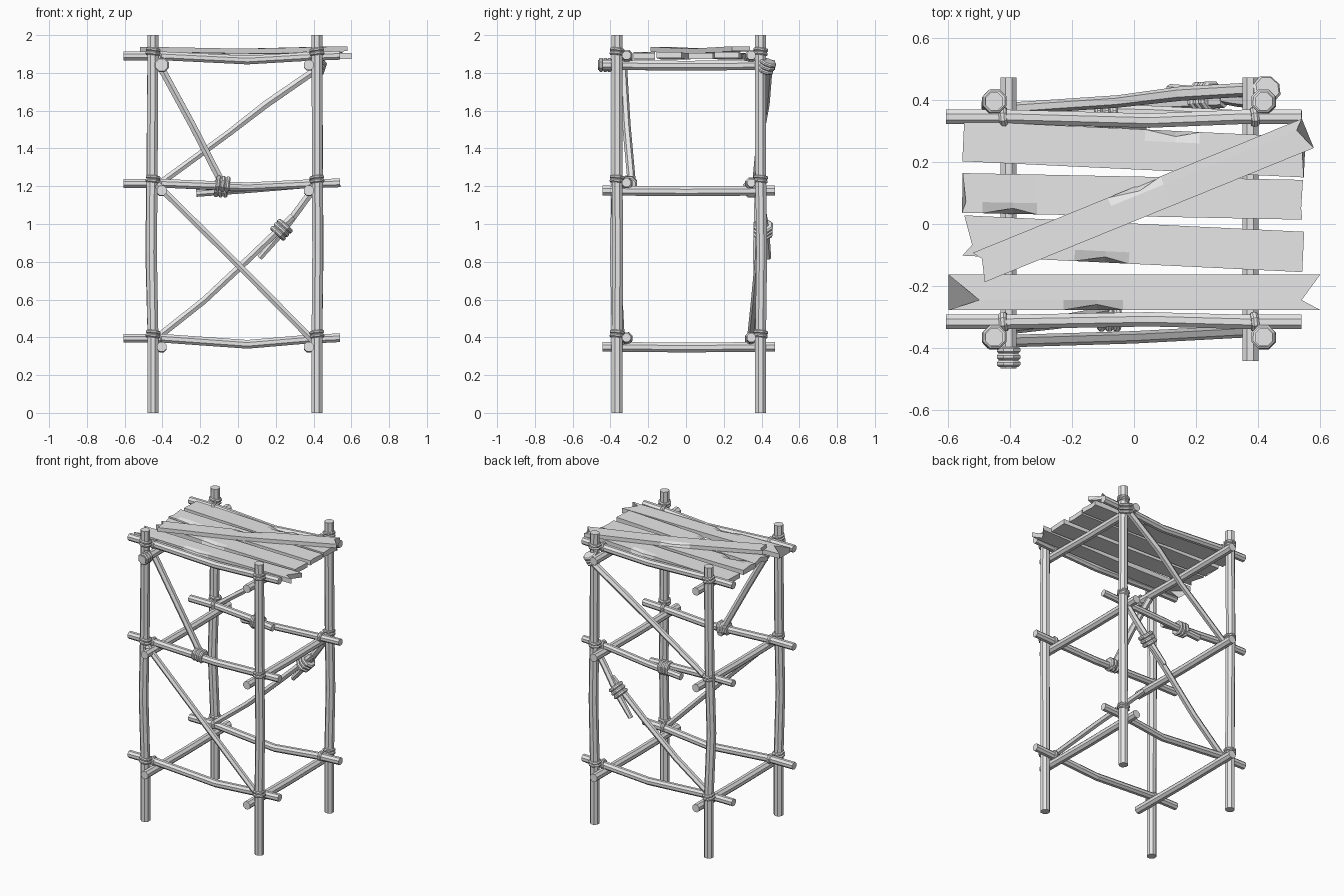
import bpy, bmesh
from math import cos, sin, pi
from mathutils import Vector

cube = bpy.data.objects.get("Cube")
if cube:
    bpy.data.objects.remove(cube)

wood = bpy.data.materials.new("grey_wood")
wood.use_nodes = True
GREY = (0.8, 0.8, 0.8, 1)
wood.diffuse_color = GREY
wood.node_tree.nodes["Principled BSDF"].inputs["Base Color"].default_value = GREY


def finish(bm, name):
    bmesh.ops.recalc_face_normals(bm, faces=bm.faces)
    mesh = bpy.data.meshes.new(name)
    bm.to_mesh(mesh)
    bm.free()
    mesh.materials.append(wood)
    obj = bpy.data.objects.new(name, mesh)
    bpy.context.collection.objects.link(obj)
    return obj


def skin(name, rings):
    """Join matching loops of points into a closed solid."""
    bm = bmesh.new()
    loops = [[bm.verts.new(p) for p in ring] for ring in rings]
    n = len(loops[0])
    for lo, hi in zip(loops, loops[1:]):
        for i in range(n):
            j = (i + 1) % n
            bm.faces.new((lo[i], lo[j], hi[j], hi[i]))
    bm.faces.new(loops[0])
    bm.faces.new(loops[-1])
    return finish(bm, name)


def pole(name, path, radii, sides=8):
    """Faceted pole along a path; radii is one number or one per point."""
    pts = [Vector(p) for p in path]
    if not isinstance(radii, (list, tuple)):
        radii = [radii] * len(pts)
    main = (pts[-1] - pts[0]).normalized()
    ref = Vector((0, 1, 0)) if abs(main.y) < 0.8 else Vector((0, 0, 1))
    u = main.cross(ref).normalized()
    v = main.cross(u)
    turn = [2 * pi * (i + 0.5) / sides for i in range(sides)]
    return skin(name, [[p + r * (u * cos(a) + v * sin(a)) for a in turn]
                       for p, r in zip(pts, radii)])


def binding(name, centre, axis, radius, coils=2, pitch=0.022):
    """Rope wrapped around a pole as stacked ridges."""
    c, d = Vector(centre), Vector(axis).normalized()
    path, radii = [], []
    for i in range(coils):
        start = (i - coils / 2) * pitch
        for f, k in ((0.03, 0.84), (0.3, 1), (0.7, 1), (0.97, 0.84)):
            path.append(c + d * (start + f * pitch))
            radii.append(radius * k)
    return pole(name, path, radii)


def plank(name, a, b, width, sag=0.0, notch=(0, 0), chip=0.4, side=1, thick=0.032):
    """Board from a to b (top centre line) with split ends and a chipped edge."""
    a, b = Vector(a), Vector(b)
    along = (b - a).normalized()
    across = Vector((-along.y, along.x, 0)).normalized()
    rings = []
    for t in (0, chip - 0.09, chip, chip + 0.07, 1):
        c = a.lerp(b, t) - Vector((0, 0, sag * 4 * t * (1 - t)))
        mid = along * (notch[0] if t == 0 else -notch[1] if t == 1 else 0)
        top = [c + across * s * width / 2 for s in (-1, 0, 1)]
        low = [p - Vector((0, 0, thick)) for p in top]
        for row in (top, low):
            row[1] = row[1] + mid + across * (side * width * 0.22)
        if t == chip:
            top[1 + side] -= across * side * 0.018 + Vector((0, 0, 0.016))
        rings.append(top + low[::-1])
    return skin(name, rings)


# Corner posts
LEVELS = (0.395, 1.215, 1.89)
POSTS = {"front_right": (-0.45, -0.365, -0.008), "front_left": (0.418, -0.365, 0.004),
         "back_right": (-0.45, 0.395, -0.012), "back_left": (0.418, 0.395, 0.006)}
for label, (x, y, bend) in POSTS.items():
    pole(label + "_post", [(x, y, 0), (x, y, 0.4), (x + bend, y + bend, 0.85),
                           (x + bend / 2, y, 1.3), (x, y, 2)], 0.031)

# Long rails across the front and back, with a slight sag
def rail(name, y, z, lift, sway):
    pole(name, [(-0.605, y, z), (-0.4, y, z), (0.05, y - sway, z + lift),
                (0.35, y, z + lift * 0.2), (0.54, y, z + 0.003)], 0.025)

for label, y, sway in (("front", -0.315, -0.008), ("back", 0.345, 0.012)):
    for level, z, lift in zip(("lower", "middle", "upper"), LEVELS, (-0.032, -0.018, -0.022)):
        if (label, level) != ("back", "middle"):
            rail(f"{label}_{level}_rail", y, z, lift, sway)

# Spliced rail at the back, tied in the middle
pole("back_middle_rail_long", [(-0.605, 0.345, 1.215), (-0.4, 0.345, 1.215),
                               (-0.1, 0.335, 1.2), (0.04, 0.325, 1.19)], 0.024)
pole("back_middle_rail_splice", [(0.54, 0.345, 1.218), (0.35, 0.345, 1.21),
                                 (0.05, 0.36, 1.185), (-0.22, 0.365, 1.165)], 0.023)
binding("back_rail_binding", (-0.09, 0.347, 1.187), (1, 0, -0.05), 0.05, 3, 0.025)

# Short rails along both sides
for label, x in (("right", -0.404), ("left", 0.375)):
    for level, z in zip(("lower", "middle", "upper"), (0.35, 1.177, 1.842)):
        front_end = -0.465 if (label, level) == ("right", "upper") else -0.442
        pole(f"{label}_{level}_side_rail",
             [(x, front_end, z), (x, 0, z - 0.004), (x, 0.472, z)], 0.028)
binding("rail_end_binding", (-0.404, -0.428, 1.842), (0, 1, 0), 0.041, 3)

# Rope bindings where rails meet posts
for label, (x, y, bend) in POSTS.items():
    inner = 1 if x < 0 else -1
    rail_y = -0.315 if y < 0 else 0.345
    for level, z in zip(("lower", "middle", "upper"), LEVELS):
        binding(f"{label}_{level}_post_binding", (x, y, z + 0.022),
                (0.12 * inner, 0.1, 1), 0.041, 2, 0.02)
        binding(f"{label}_{level}_rail_binding", (x + inner * 0.03, rail_y, z),
                (1, 0.1, 0.12 * inner), 0.034, 1, 0.026)

# Diagonal braces on the front
pole("front_lower_brace", [(-0.43, -0.378, 1.21), (0, -0.365, 0.785),
                           (0.41, -0.343, 0.37)], 0.02, 6)
pole("front_upper_brace", [(-0.42, -0.335, 1.85), (-0.24, -0.315, 1.52),
                           (-0.06, -0.283, 1.17)], 0.022, 6)
binding("front_brace_binding", (-0.08, -0.303, 1.212), (1, 0, -0.12), 0.046, 3, 0.025)

# Diagonal braces on the back, the lower one broken and tied
pole("back_upper_brace", [(-0.42, 0.37, 1.21), (-0.05, 0.395, 1.48),
                          (0.15, 0.42, 1.635), (0.44, 0.437, 1.835)], [0.02, 0.02, 0.023, 0.022], 6)
binding("back_upper_brace_binding", (0.42, 0.425, 1.835), (0.35, 0.4, 1), 0.048, 3, 0.022)
pole("back_lower_brace", [(-0.42, 0.345, 0.405), (-0.18, 0.365, 0.595),
                          (0.05, 0.385, 0.81), (0.29, 0.395, 1.04)], 0.021, 6)
pole("back_lower_brace_splice", [(0.41, 0.39, 1.2), (0.33, 0.4, 1.09), (0.23, 0.42, 0.955),
                                 (0.115, 0.435, 0.82)], [0.021, 0.022, 0.022, 0.016], 6)
binding("back_lower_brace_binding", (0.23, 0.408, 0.97), (0.7, 0.05, 0.75), 0.054, 3, 0.026)

# Platform boards
plank("board_back", (-0.55, 0.267, 1.905), (0.55, 0.215, 1.91), 0.13, 0.005, (0, 0.01), 0.62, 1)
plank("board_inner_back", (-0.553, 0.1, 1.91), (0.543, 0.078, 1.905), 0.128, 0.004,
      (0.012, 0.004), 0.15, -1)
plank("board_inner_front", (-0.55, -0.037, 1.905), (0.545, -0.09, 1.91), 0.13, 0.005,
      (0.03, 0), 0.42, -1)
plank("board_front", (-0.598, -0.22, 1.91), (0.6, -0.22, 1.906), 0.114, 0.006,
      (0.1, 0.06), 0.4, -1)
plank("board_diagonal", (-0.5, -0.14, 1.938), (0.56, 0.292, 1.941), 0.102, 0.01,
      (0.02, 0.03), 0.5, 1, 0.026)
